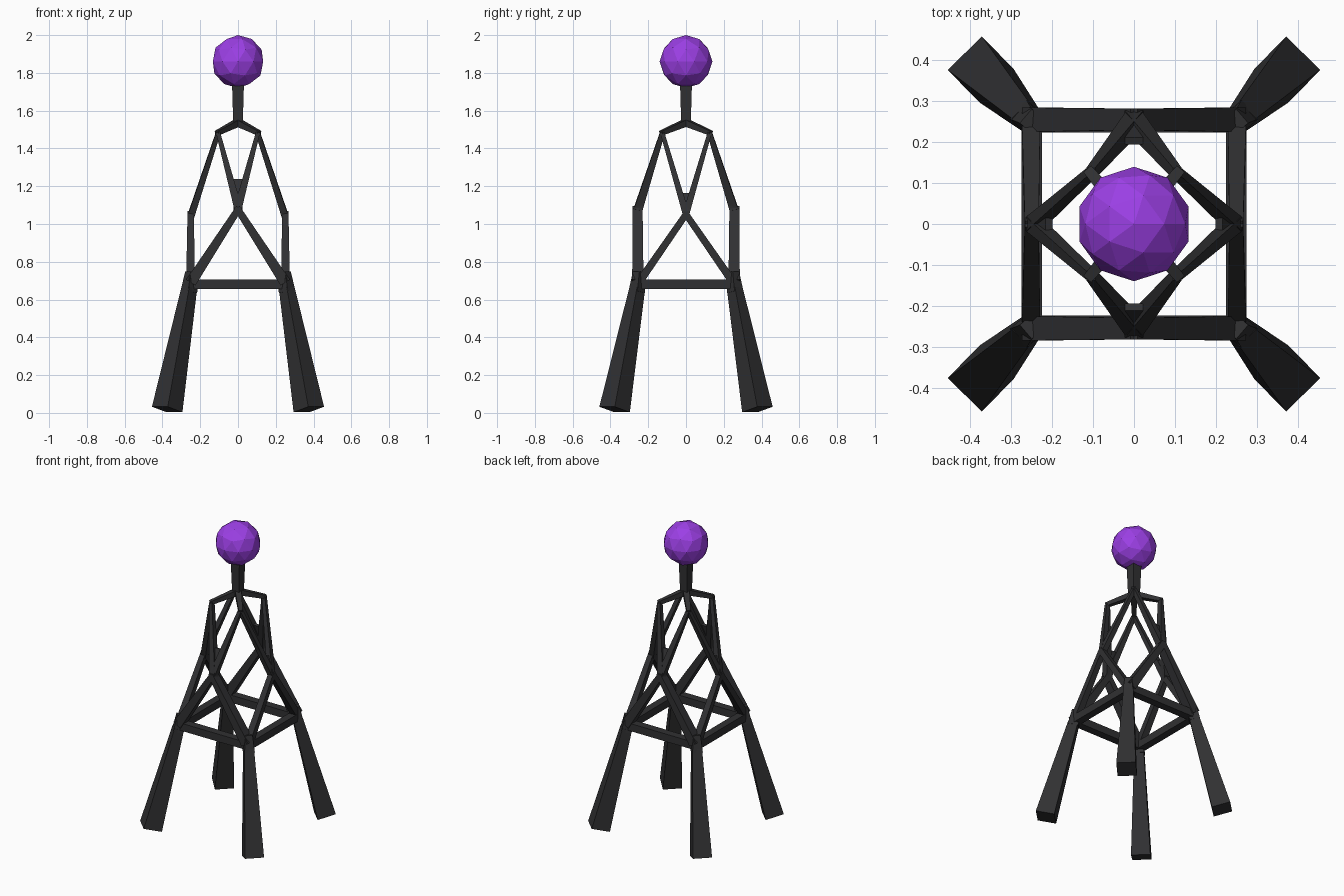
import bpy, bmesh
from mathutils import Vector

if "Cube" in bpy.data.objects:
    bpy.data.objects.remove(bpy.data.objects["Cube"])


def material(name, rgb):
    m = bpy.data.materials.new(name)
    m.diffuse_color = (*rgb, 1)
    m.use_nodes = True
    m.node_tree.nodes["Principled BSDF"].inputs["Base Color"].default_value = m.diffuse_color
    return m


IRON = material("dark_iron", (0.03, 0.03, 0.032))
PURPLE = material("purple_glass", (0.33, 0.05, 0.78))


def finish(bm, name, mat):
    bmesh.ops.recalc_face_normals(bm, faces=bm.faces)
    me = bpy.data.meshes.new(name)
    bm.to_mesh(me)
    bm.free()
    me.materials.append(mat)
    bpy.context.collection.objects.link(bpy.data.objects.new(name, me))


def beam(bm, p, q, a, b, ref=(0, 0, 1)):
    """Tapered box from p to q; a and b are (width, depth), depth towards ref."""
    p, q = Vector(p), Vector(q)
    d = (q - p).normalized()
    side = d.cross(Vector(ref)).normalized()
    up = side.cross(d)
    ends = [[bm.verts.new(c + side * (w * i / 2) + up * (h * j / 2))
             for i, j in ((-1, -1), (1, -1), (1, 1), (-1, 1))]
            for c, (w, h) in ((p, a), (q, b))]
    lo, hi = ends
    bm.faces.new(lo)
    bm.faces.new(hi)
    for k in range(4):
        n = (k + 1) % 4
        bm.faces.new((lo[k], lo[n], hi[n], hi[k]))


QUADRANTS = [(sx, sy) for sx in (-1, 1) for sy in (-1, 1)]
X, Y, Z = (1, 0, 0), (0, 1, 0), (0, 0, 1)

# splayed legs, bending inward at the top joint
bm = bmesh.new()
for sx, sy in QUADRANTS:
    beam(bm, (sx * .375, sy * .378, .018), (sx * .258, sy * .258, .66), (.117, .115), (.058, .06))
    beam(bm, (sx * .26, sy * .26, .64), (sx * .246, sy * .248, .745), (.062, .064), (.045, .05))
finish(bm, "legs", IRON)

# square ring of rails
bm = bmesh.new()
for s in (-1, 1):
    beam(bm, (-.255, s * .25, .68), (.255, s * .25, .68), (.052, .05), (.052, .05))
    beam(bm, (s * .25, -.255, .68), (s * .25, .255, .68), (.05, .05), (.05, .05))
finish(bm, "ring_rails", IRON)

# triangular braces rising from the corners to the middle of each side
bm = bmesh.new()
for sx, sy in QUADRANTS:
    beam(bm, (sx * .25, sy * .255, .69), (-sx * .006, sy * .256, 1.085), (.058, .06), (.036, .052), Y)
    beam(bm, (sx * .252, sy * .25, .69), (sx * .25, -sy * .006, 1.06), (.042, .045), (.034, .034), X)
finish(bm, "lower_braces", IRON)

# upper braces narrowing to the shoulders
bm = bmesh.new()
for sx, sy in QUADRANTS:
    top = (sx * .105, sy * .125, 1.482)
    beam(bm, (-sx * .004, sy * .256, 1.07), top, (.042, .046), (.022, .026), Y)
    beam(bm, (sx * .25, -sy * .004, 1.04), top, (.036, .036), (.022, .024), X)
finish(bm, "upper_braces", IRON)

# webs in the crotch of each upper fork
bm = bmesh.new()
for s in (-1, 1):
    beam(bm, (0, s * .256, 1.07), (0, s * .203, 1.235), (.04, .04), (.085, .018), Y)
    beam(bm, (s * .25, 0, 1.04), (s * .208, 0, 1.16), (.034, .034), (.065, .018), X)
finish(bm, "fork_webs", IRON)

# shoulder arms meeting under the neck
bm = bmesh.new()
for sx, sy in QUADRANTS:
    beam(bm, (sx * .112, sy * .132, 1.481), (0, 0, 1.537), (.025, .024), (.04, .036))
finish(bm, "shoulder_arms", IRON)

# neck post
bm = bmesh.new()
beam(bm, (0, 0, 1.52), (0, 0, 1.76), (.05, .05), (.064, .064), Y)
finish(bm, "neck", IRON)

# faceted orb
bm = bmesh.new()
bmesh.ops.create_icosphere(bm, subdivisions=2, radius=.14)
bmesh.ops.translate(bm, verts=bm.verts, vec=(0, 0, 1.86))
finish(bm, "orb", PURPLE)
